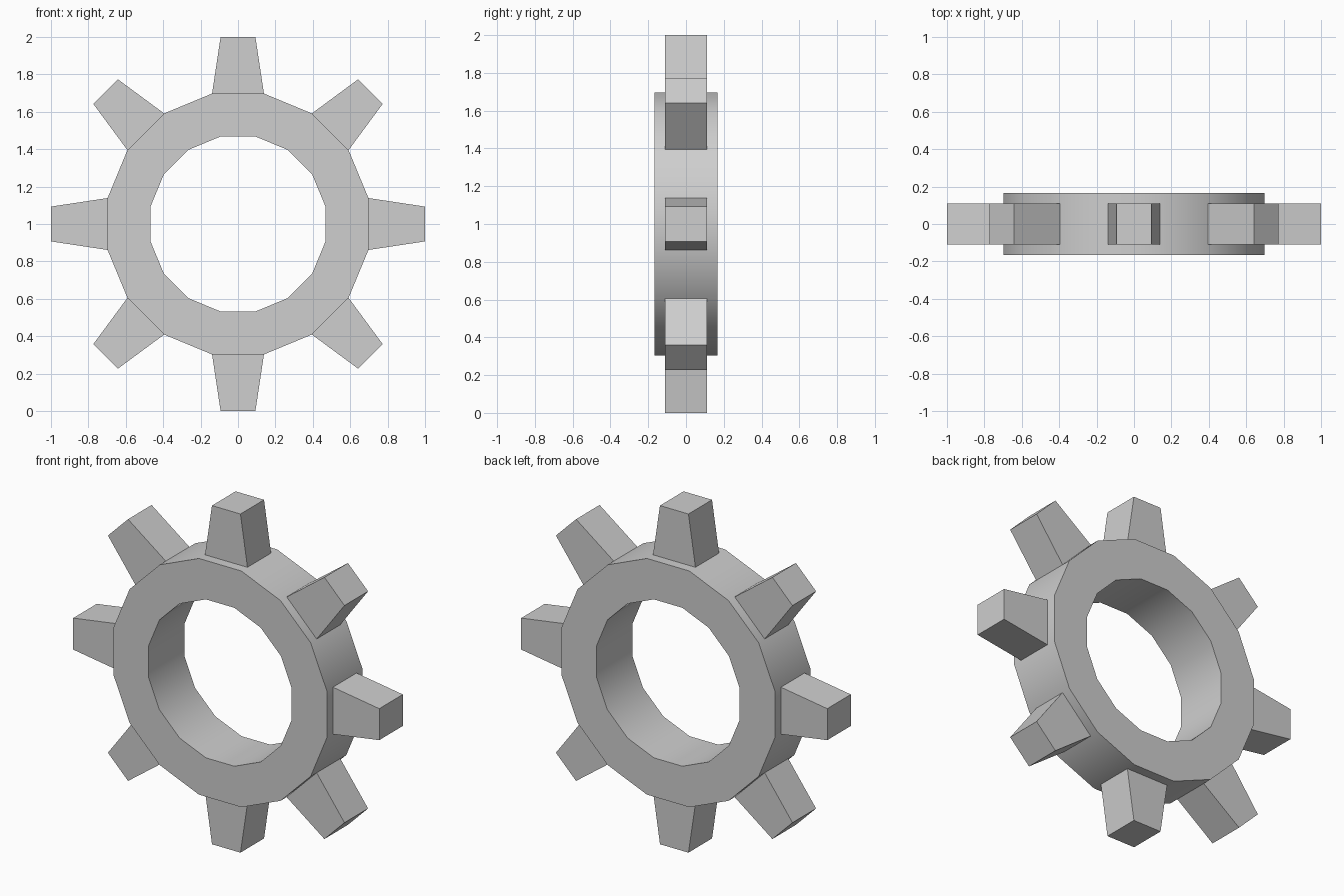
import bpy, bmesh
from math import pi, cos, sin
from mathutils import Matrix, Vector

cube = bpy.data.objects.get("Cube")
if cube:
    bpy.data.objects.remove(cube, do_unlink=True)

SIDES, TEETH = 16, 8
CENTRE = Vector((0, 0, 1))
RING_OUTER, RING_INNER, RING_HALF = 0.711, 0.477, 0.167
BASE_R, TIP_R = RING_OUTER * cos(pi / SIDES), 1.0
BASE_HALF, TIP_HALF = RING_OUTER * sin(pi / SIDES), 0.093
TOOTH_HALF = 0.11

grey = bpy.data.materials.new("light grey")
grey.use_nodes = True
colour = (0.62, 0.62, 0.62, 1)
grey.diffuse_color = colour
grey.node_tree.nodes["Principled BSDF"].inputs["Base Color"].default_value = colour


def make_object(name, bm):
    bmesh.ops.recalc_face_normals(bm, faces=bm.faces)
    mesh = bpy.data.meshes.new(name)
    bm.to_mesh(mesh)
    bm.free()
    mesh.materials.append(grey)
    obj = bpy.data.objects.new(name, mesh)
    obj.location = CENTRE
    bpy.context.collection.objects.link(obj)
    return obj


# Ring: a rectangular section swept around in sixteen straight steps
bm = bmesh.new()
loops = []
for i in range(SIDES):
    a = (i + 0.5) * 2 * pi / SIDES
    loops.append([bm.verts.new((r * cos(a), y, r * sin(a))) for r, y in (
        (RING_OUTER, -RING_HALF), (RING_OUTER, RING_HALF),
        (RING_INNER, RING_HALF), (RING_INNER, -RING_HALF))])
for i, here in enumerate(loops):
    after = loops[(i + 1) % SIDES]
    for k in range(4):
        n = (k + 1) % 4
        bm.faces.new((here[k], here[n], after[n], after[k]))
ring = make_object("gear_ring", bm)
bpy.ops.object.select_all(action="DESELECT")
ring.select_set(True)
bpy.context.view_layer.objects.active = ring
bpy.ops.object.shade_smooth_by_angle(angle=pi / 6)

# Teeth: tapered blocks standing on every second flat of the ring
for t in range(TEETH):
    bm = bmesh.new()
    bmesh.ops.create_cube(bm, size=2)
    for v in bm.verts:
        tip = v.co.z > 0
        v.co = (v.co.x * (TIP_HALF if tip else BASE_HALF),
                v.co.y * TOOTH_HALF, TIP_R if tip else BASE_R)
    bm.transform(Matrix.Rotation(t * 2 * pi / TEETH, 4, "Y"))
    make_object(f"tooth_{t + 1}", bm)
